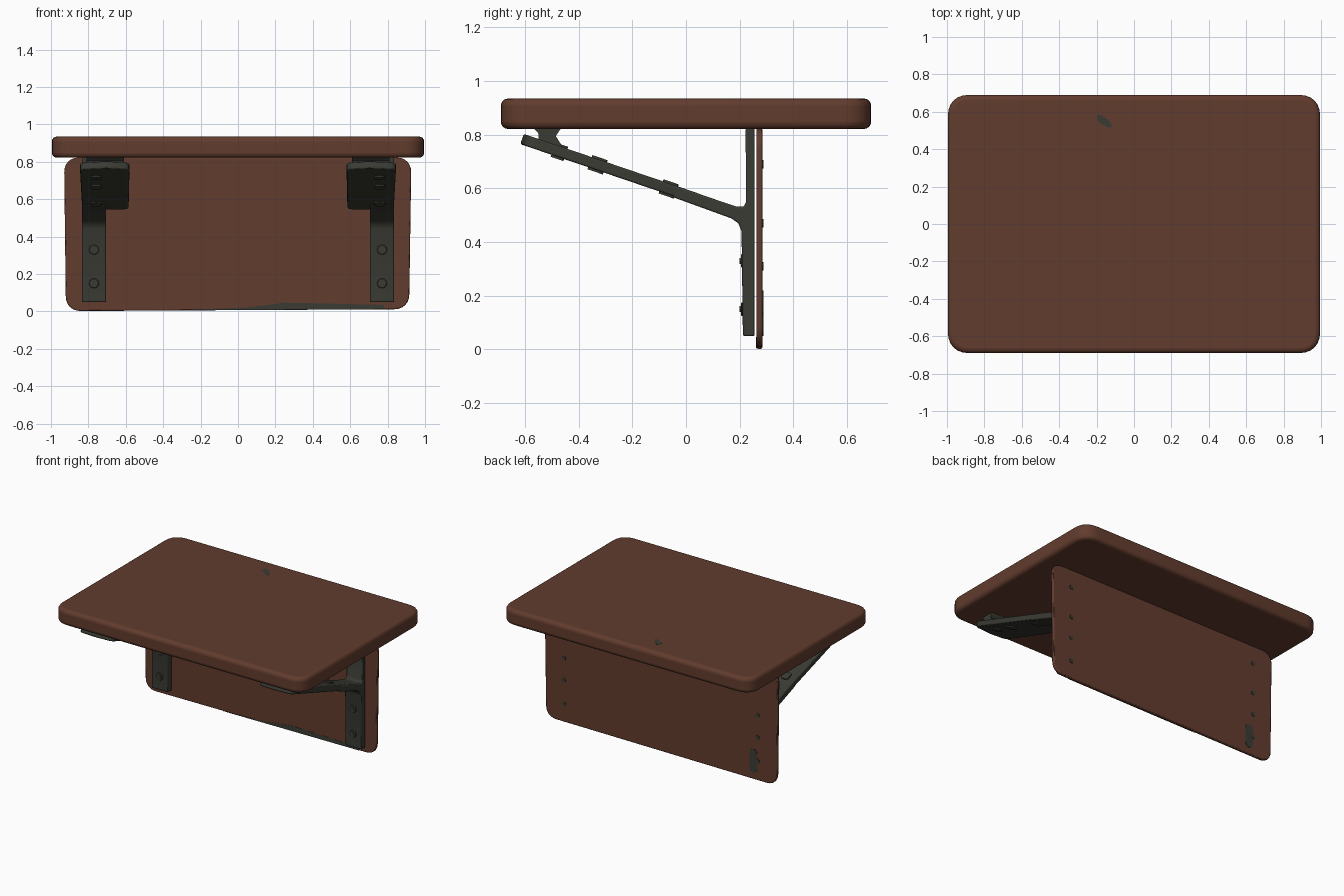
import bpy, bmesh, math
from mathutils import Matrix, Vector

if "Cube" in bpy.data.objects:
    bpy.data.objects.remove(bpy.data.objects["Cube"])


def material(name, rgb):
    m = bpy.data.materials.new(name)
    m.diffuse_color = (*rgb, 1)
    m.use_nodes = True
    m.node_tree.nodes["Principled BSDF"].inputs["Base Color"].default_value = m.diffuse_color
    return m


WOOD = material("brown_wood", (0.122, 0.045, 0.027))
METAL = material("dark_metal", (0.044, 0.044, 0.035))


def rounded(corners, r, n=6):
    """Outline with every corner replaced by a smooth curve."""
    out = []
    for i, c in enumerate(corners):
        c = Vector(c)
        a = c + (Vector(corners[i - 1]) - c).normalized() * r
        b = c + (Vector(corners[(i + 1) % len(corners)]) - c).normalized() * r
        for k in range(n + 1):
            t = k / n
            w = 2 * t * (1 - t) * 0.85
            out.append((a * (1 - t) ** 2 + b * t ** 2 + c * w) / ((1 - t) ** 2 + t ** 2 + w))
    return out


def prism(name, pts, depth, matrix, mat, bevel=0, segs=3, mirror=False):
    """Extrude a 2D outline along local z, then place it with a matrix."""
    bm = bmesh.new()
    f = bm.faces.new([bm.verts.new((p[0], p[1], 0)) for p in pts])
    ext = bmesh.ops.extrude_face_region(bm, geom=[f])["geom"]
    bmesh.ops.translate(bm, vec=(0, 0, depth), verts=[v for v in ext if isinstance(v, bmesh.types.BMVert)])
    bm.transform(matrix)
    bmesh.ops.recalc_face_normals(bm, faces=bm.faces)
    me = bpy.data.meshes.new(name)
    bm.to_mesh(me)
    bm.free()
    me.materials.append(mat)
    ob = bpy.data.objects.new(name, me)
    bpy.context.collection.objects.link(ob)
    bpy.ops.object.select_all(action="DESELECT")
    ob.select_set(True)
    bpy.context.view_layer.objects.active = ob
    bpy.ops.object.shade_smooth_by_angle(angle=math.radians(35))
    if bevel:
        b = ob.modifiers.new("bevel", "BEVEL")
        b.width, b.segments, b.limit_method = bevel, segs, "ANGLE"
        b.angle_limit = math.radians(40)
    if mirror:
        ob.modifiers.new("mirror", "MIRROR")
    return ob


def rect(x0, y0, x1, y1):
    return [(x0, y0), (x1, y0), (x1, y1), (x0, y1)]


def disc(r, n=10):
    return [(r * math.cos(math.tau * k / n), r * math.sin(math.tau * k / n)) for k in range(n)]


def facing_front(x, y, z):
    """Outline in x, z; depth runs toward -y."""
    return Matrix.Translation((x, y, z)) @ Matrix.Rotation(math.pi / 2, 4, "X")


def side_profile(x):
    """Outline in y, z; depth runs toward +x."""
    return Matrix(((0, 0, 1, x), (1, 0, 0, 0), (0, 1, 0, 0), (0, 0, 0, 1)))


# Table top
prism("table_top", rounded(rect(-0.995, -0.69, 0.995, 0.69), 0.11), 0.113,
      Matrix.Translation((0, 0, 0.822)), WOOD, 0.026, 4)
prism("top_mark", [(-0.2, 0.58), (-0.19, 0.545), (-0.14, 0.515), (-0.115, 0.52), (-0.135, 0.555), (-0.18, 0.585)],
      0.003, Matrix.Translation((0, 0, 0.933)), METAL)

# Wall panel
prism("back_panel", rounded([(-0.92, 0.002), (0.915, 0.012), (0.927, 0.823), (-0.93, 0.823)], 0.08), 0.023,
      facing_front(0, 0.285, 0), WOOD, 0.006, 2)
prism("panel_bottom_strip", [(-0.3, 0.006), (0.78, 0.012), (0.78, 0.035), (0.25, 0.047), (0.05, 0.022)],
      0.002, facing_front(0, 0.263, 0), METAL)

# Metal brackets: leg with the root of the arm as one side profile
bracket = [(0.212, 0.05), (0.256, 0.05), (0.256, 0.824), (0.222, 0.824), (0.224, 0.55), (0.215, 0.532),
           (0.19, 0.532), (0.15, 0.545), (-0.05, 0.614), (-0.05, 0.568), (0.17, 0.488), (0.195, 0.47), (0.207, 0.44)]
prism("bracket_leg", bracket, 0.13, side_profile(0.705), METAL, 0.006, 2, True)

# Sloping support plate, in a frame running along the arm
tilt = math.atan2(-0.262, 0.77)
arm = Matrix.Translation((0, -0.62, 0.766)) @ Matrix.Rotation(tilt, 4, "X")
plate = rounded([(0.58, 0.02), (0.7, 0.0), (0.845, 0.02), (0.833, 0.69), (0.585, 0.69)], 0.03, 3)
prism("arm_plate", plate, 0.04, arm, METAL, 0.006, 2, True)

# Pads and bolts on the arm
for y, length in ((0.15, 0.05), (0.30, 0.06), (0.58, 0.06)):
    pad = rounded(rect(0.73, y - length / 2, 0.785, y + length / 2), 0.015, 3)
    prism("arm_pad", pad, 0.056, arm @ Matrix.Translation((0, 0, -0.008)), METAL, mirror=True)

# Block joining the arm to the table top
prism("top_mount", [(-0.57, 0.826), (-0.465, 0.826), (-0.485, 0.795), (-0.46, 0.755), (-0.55, 0.778), (-0.55, 0.805)],
      0.2, side_profile(0.61), METAL, mirror=True)

# Leg screws: washer and head
for z in (0.15, 0.33):
    prism("screw_washer", disc(0.027), 0.009, facing_front(0.77, 0.214, z), METAL, 0.003, 1, True)
    prism("screw_head", disc(0.013, 6), 0.015, facing_front(0.77, 0.214, z), METAL, mirror=True)

# Screw ends showing through the panel
for z in (0.14, 0.31, 0.47, 0.69):
    prism("screw_end", disc(0.016, 8), 0.005, facing_front(0.77, 0.289, z), METAL, mirror=True)
prism("panel_mark", rounded(rect(-0.765, 0.05, -0.705, 0.22), 0.028, 3), 0.004,
      facing_front(0, 0.288, 0), METAL)
